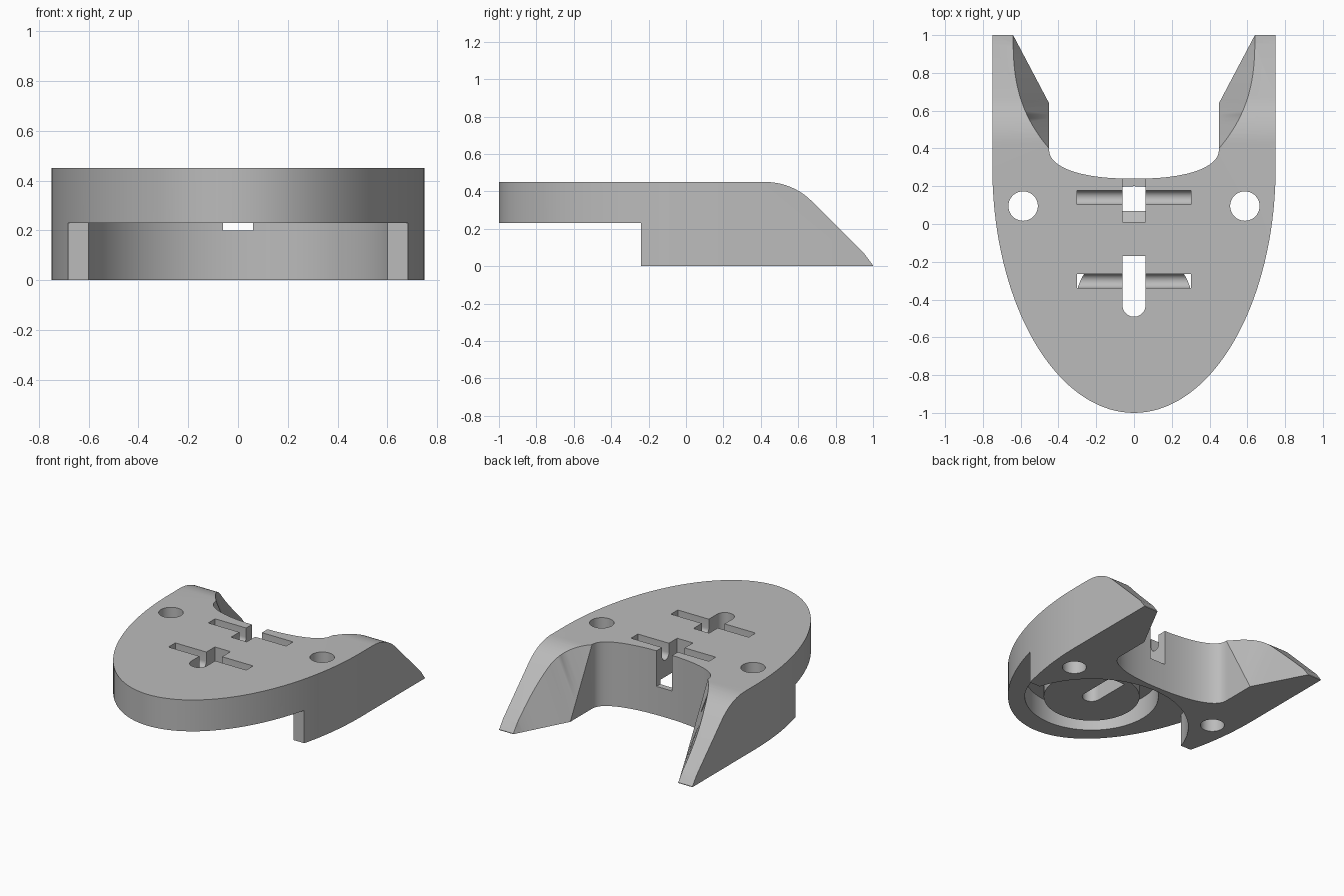
import bpy, bmesh
from math import sin, cos, pi, radians

if "Cube" in bpy.data.objects:
    bpy.data.objects.remove(bpy.data.objects["Cube"])

TOP, LEDGE = 0.45, 0.23          # deck height and underside of the nose
RING_Y = -0.43                   # centre of the round underside features

grey = bpy.data.materials.new("plain_grey")
grey.use_nodes = True
grey.diffuse_color = (0.5, 0.5, 0.5, 1)
grey.node_tree.nodes["Principled BSDF"].inputs["Base Color"].default_value = (0.5, 0.5, 0.5, 1)


def loft(name, sections):
    """Closed solid through a list of equally sized point rings."""
    bm = bmesh.new()
    rings = [[bm.verts.new(p) for p in s] for s in sections]
    n = len(rings[0])
    for a, b in zip(rings, rings[1:]):
        for i in range(n):
            j = (i + 1) % n
            bm.faces.new((a[i], a[j], b[j], b[i]))
    bm.faces.new(rings[0][::-1])
    bm.faces.new(rings[-1])
    bmesh.ops.recalc_face_normals(bm, faces=bm.faces)
    mesh = bpy.data.meshes.new(name)
    bm.to_mesh(mesh)
    bm.free()
    mesh.materials.append(grey)
    obj = bpy.data.objects.new(name, mesh)
    bpy.context.collection.objects.link(obj)
    return obj


def prism_z(name, outline, lo, hi):
    return loft(name, [[(x, y, z) for x, y in outline] for z in (lo, hi)])


def prism_x(name, profile, half):
    return loft(name, [[(x, y, z) for y, z in profile] for x in (-half, half)])


def arc(cx, cy, rx, ry, start, end, n):
    steps = [radians(start + (end - start) * i / n) for i in range(n + 1)]
    return [(cx + rx * cos(a), cy + ry * sin(a)) for a in steps]


def circle(cx, cy, r, n=64):
    return arc(cx, cy, r, r, 0, 360, n)[:-1]


def box(x, y0, y1):
    return [(-x, y0), (x, y0), (x, y1), (-x, y1)]


def boolean(target, tool, operation="DIFFERENCE"):
    mod = target.modifiers.new("cut", "BOOLEAN")
    mod.object, mod.operation, mod.solver = tool, operation, "EXACT"
    bpy.context.view_layer.objects.active = target
    bpy.ops.object.modifier_apply(modifier=mod.name)
    bpy.data.objects.remove(tool)


# Horseshoe body: half-ellipse nose with straight sides to the arm tips
outline = [(0.75, 1.0)] + arc(0, 0.3, 0.75, 1.3, 0, -180, 72) + [(-0.75, 1.0)]
body = prism_z("saddle_body", outline, 0, 0.6)

# Flat deck rolling over into the sloping arms
slope = [(-1.1, TOP)] + arc(0.425, 0.1, 0.35, 0.35, 90, 45, 10) + [(0.954, 0.066), (1.0, 0.004)]
boolean(body, prism_x("slope_cutter", slope + [(1.1, -0.1), (1.1, 0.8), (-1.1, 0.8)], 1))


def deck_height(y):
    for (y0, z0), (y1, z1) in zip(slope, slope[1:]):
        if y <= y1:
            return z0 + (z1 - z0) * (y - y0) / (y1 - y0)
    return slope[-1][1]


# Rear notch: curved bowl that opens between flared arms
def notch_section(y, low_x, high_x, low_z, high_z):
    side = [(low_x, -0.1), (low_x, low_z), (high_x, high_z), (high_x, 0.8)]
    return [(x, y, z) for x, z in side] + [(-x, y, z) for x, z in side[::-1]]


sections = []
for i in range(25):
    a = pi / 2 * i / 24
    w = max(0.45 * sin(a) ** 0.87, 0.004)
    sections.append(notch_section(0.4 - 0.16 * max(cos(a), 0) ** 0.87, w, w, TOP, TOP + 0.003))
for i in range(1, 31):
    y = 0.4 + 0.02 * i
    flare = 0.45 + 0.19 * (1 - (1 - i / 30) ** 2.7)
    low_x = 0.45 + 0.19 * max(0, (y - 0.64) / 0.36)
    low_z = max(0, TOP * (0.64 - y) / 0.24)
    sections.append(notch_section(y, low_x, flare, low_z, max(deck_height(y), low_z + 0.003)))
sections.append([(x, 1.1, z) for x, y, z in sections[-1]])
boolean(body, loft("notch_cutter", sections))

# Raised nose underside with a round bite into the rear block
boolean(body, prism_z("nose_cutter", box(1, -1.1, -0.24), -0.1, LEDGE))
boolean(body, prism_z("bite_cutter", circle(0, RING_Y, 0.63, 96), -0.1, LEDGE))

# Ring groove around a flush boss
groove = prism_z("groove_cutter", circle(0, RING_Y, 0.435, 72), 0.1, 0.385)
boolean(groove, prism_z("boss_core", circle(0, RING_Y, 0.312, 72), 0, 0.5))
boolean(body, groove)

# Bolt holes
for side in (-1, 1):
    boolean(body, prism_z("hole_cutter", circle(side * 0.587, 0.095, 0.078, 40), -0.1, 0.6))

# Round-bottomed cross slots
for y in (0.14, -0.302):
    trough = arc(y, 0.385, 0.038, 0.038, 180, 360, 14) + [(y + 0.038, 0.6), (y - 0.038, 0.6)]
    boolean(body, prism_x("cross_slot_cutter", trough, 0.302))

# Lengthwise slots: keyhole in the nose, and an open one with a step at the notch
keyhole = arc(0, RING_Y, 0.061, 0.061, 180, 360, 20) + [(0.061, -0.17), (-0.061, -0.17)]
boolean(body, prism_z("keyhole_cutter", keyhole, 0, 0.6))
step = [(0.01, 0.6), (0.01, 0.35), (0.07, 0.33), (0.07, 0.2), (0.3, 0.2), (0.3, 0.6)]
boolean(body, prism_x("open_slot_cutter", step, 0.061))

# Smooth curved walls, crisp edges
bpy.ops.object.select_all(action="DESELECT")
body.select_set(True)
bpy.context.view_layer.objects.active = body
bpy.ops.object.shade_smooth_by_angle(angle=radians(25))
